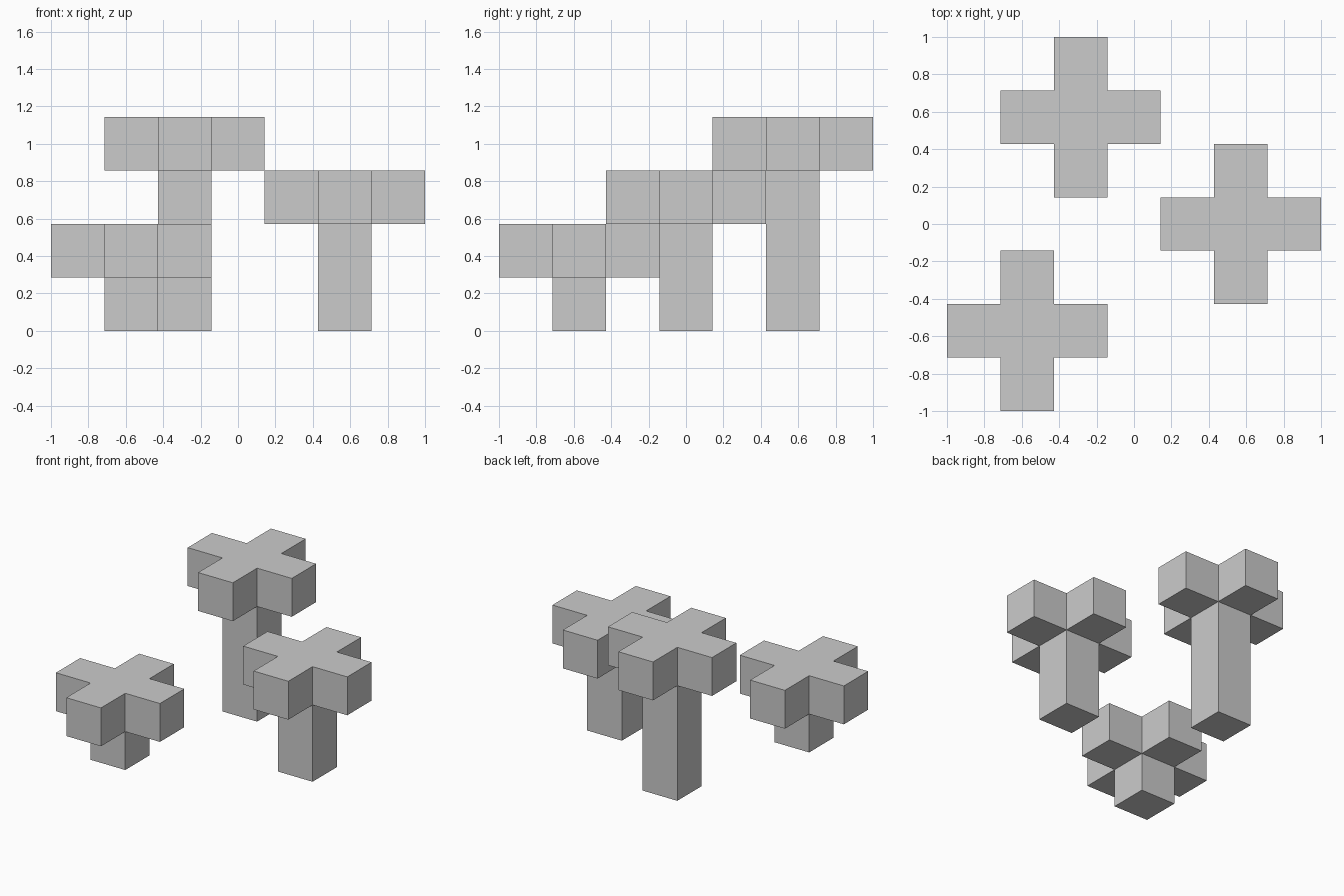
import bpy, bmesh
from mathutils import Matrix, Vector

if "Cube" in bpy.data.objects:
    bpy.data.objects.remove(bpy.data.objects["Cube"])

U = 2 / 7  # one block edge


def extrude(bm, faces):
    """Push each face out one block along its own normal."""
    bm.normal_update()
    new = bmesh.ops.extrude_discrete_faces(bm, faces=faces)["faces"]
    bm.normal_update()
    for f in new:
        bmesh.ops.translate(bm, verts=f.verts, vec=f.normal.copy() * U)
    bm.normal_update()


def block_tree(name, x, y, height):
    bm = bmesh.new()
    # trunk standing on the ground
    bmesh.ops.create_cube(bm, size=1, matrix=Matrix.Translation((0, 0, U * height / 2))
                          @ Matrix.Diagonal((U, U, U * height, 1)))
    # canopy core on top of the trunk
    bm.normal_update()
    extrude(bm, [f for f in bm.faces if f.normal.z > 0.5])
    # four canopy arms
    extrude(bm, [f for f in bm.faces if abs(f.normal.z) < 0.5
                 and f.calc_center_median().z > U * height])
    bmesh.ops.recalc_face_normals(bm, faces=bm.faces)
    mesh = bpy.data.meshes.new(name)
    bm.to_mesh(mesh)
    bm.free()
    obj = bpy.data.objects.new(name, mesh)
    obj.location = Vector((x, y, 0)) * U
    bpy.context.collection.objects.link(obj)


# position and trunk height in blocks
block_tree("short_tree", -2, -2, 1)
block_tree("medium_tree", 2, 0, 2)
block_tree("tall_tree", -1, 2, 3)
